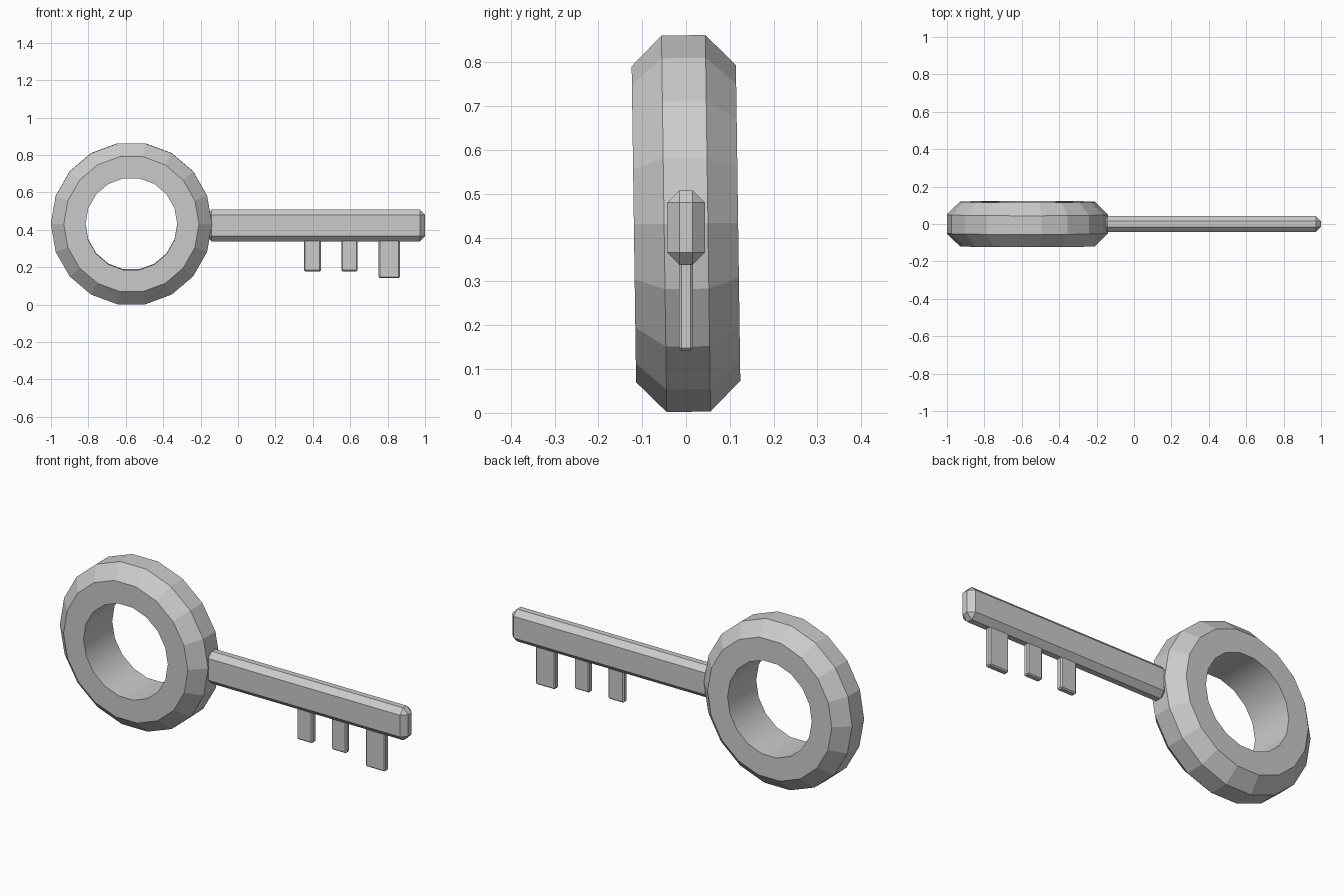
import bpy, bmesh
from math import cos, sin, pi, radians

if "Cube" in bpy.data.objects:
    bpy.data.objects.remove(bpy.data.objects["Cube"])


def finish(name, bm, loc=(0, 0, 0)):
    bmesh.ops.recalc_face_normals(bm, faces=bm.faces)
    mesh = bpy.data.meshes.new(name)
    bm.to_mesh(mesh)
    bm.free()
    ob = bpy.data.objects.new(name, mesh)
    ob.location = loc
    bpy.context.collection.objects.link(ob)
    return ob


def chamfered_box(name, x, y, z, bevel):
    bm = bmesh.new()
    bmesh.ops.create_cube(bm, size=1)
    for v in bm.verts:
        v.co = [lo + (c + 0.5) * (hi - lo) for c, (lo, hi) in zip(v.co, (x, y, z))]
    bmesh.ops.bevel(bm, geom=bm.edges[:], offset=bevel, segments=1,
                    affect='EDGES', profile=0.5)
    return finish(name, bm)


# Ring handle: chamfered profile (radius, y) swept around the y axis
SIDES = 18
profile = [(0.247, -0.119), (0.364, -0.119), (0.434, -0.05),
           (0.434, 0.05), (0.364, 0.119), (0.247, 0.119)]
bm = bmesh.new()
rings = []
for i in range(SIDES):
    a = 2 * pi * i / SIDES
    rings.append([bm.verts.new((r * cos(a) * 0.993, y, r * sin(a) * 1.005))
                  for r, y in profile])
n = len(profile)
for i in range(SIDES):
    p, q = rings[i], rings[(i + 1) % SIDES]
    for j in range(n):
        k = (j + 1) % n
        face = bm.faces.new((p[j], p[k], q[k], q[j]))
        face.smooth = j == n - 1  # rounded hole wall
ring = finish("ring_handle", bm, (-0.57, 0, 0.432))
ring.rotation_euler.x = radians(0.8)

# Shaft
chamfered_box("shaft", (-0.17, 1.0), (-0.043, 0.043), (0.338, 0.508), 0.028)

# Teeth below the shaft
for i, (x0, x1, z0) in enumerate([(0.352, 0.443, 0.178),
                                  (0.553, 0.64, 0.178),
                                  (0.752, 0.865, 0.142)]):
    chamfered_box(f"tooth_{i + 1}", (x0, x1), (-0.016, 0.016), (z0, 0.36), 0.006)
